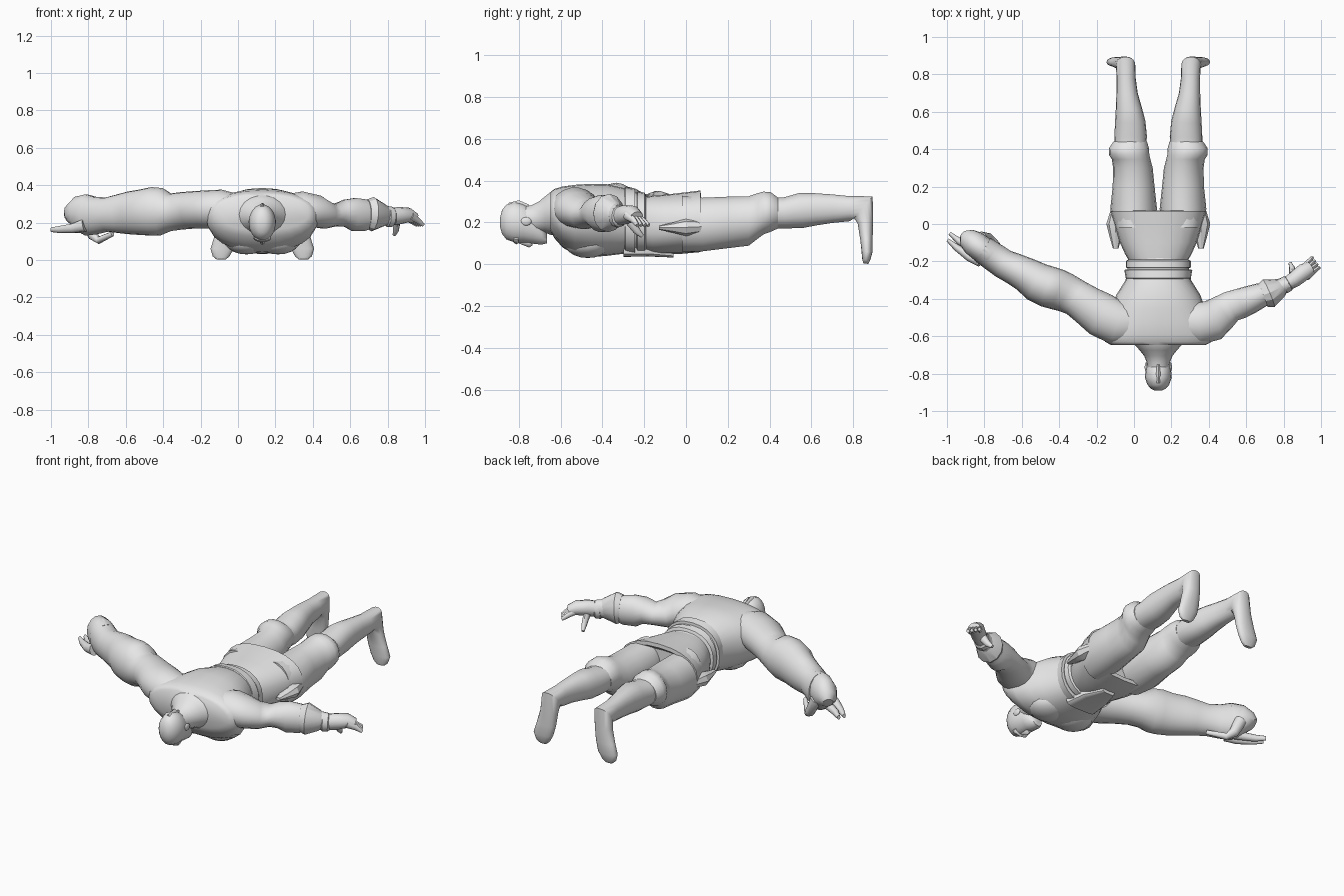
import bpy, bmesh, math
from mathutils import Vector

CX = 0.13  # body centre line
X = (1, 0, 0)
Z = (0, 0, 1)
grey = bpy.data.materials.new("plain grey")
grey.diffuse_color = (0.8, 0.8, 0.8, 1)


def finish(name, bm, angle=50, mirror=False):
    bmesh.ops.recalc_face_normals(bm, faces=bm.faces)
    if mirror:
        geo = bmesh.ops.duplicate(bm, geom=bm.verts[:] + bm.edges[:] + bm.faces[:])["geom"]
        for v in [g for g in geo if isinstance(g, bmesh.types.BMVert)]:
            v.co.x = 2 * CX - v.co.x
        bmesh.ops.reverse_faces(bm, faces=[g for g in geo if isinstance(g, bmesh.types.BMFace)])
    me = bpy.data.meshes.new(name)
    bm.to_mesh(me)
    bm.free()
    ob = bpy.data.objects.new(name, me)
    bpy.context.collection.objects.link(ob)
    me.materials.append(grey)
    bpy.ops.object.select_all(action='DESELECT')
    ob.select_set(True)
    bpy.context.view_layer.objects.active = ob
    bpy.ops.object.shade_smooth_by_angle(angle=math.radians(angle))
    return ob


def loft(name, secs, side=None, up=None, n=18, power=1.0, angle=50, mirror=False):
    """Skin rings (x, y, z, half width, half height) along their path."""
    bm = bmesh.new()
    pts = [Vector(s[:3]) for s in secs]
    rings = []
    for i, s in enumerate(secs):
        t = (pts[min(i + 1, len(pts) - 1)] - pts[max(i - 1, 0)]).normalized()
        u = Vector(side) if side else t.cross(Vector(Z)).normalized()
        w = Vector(up) if up else u.cross(t).normalized()
        ring = []
        for k in range(n):
            a = 2 * math.pi * k / n
            c, d = math.cos(a), math.sin(a)
            c = math.copysign(abs(c) ** power, c)
            d = math.copysign(abs(d) ** power, d)
            ring.append(bm.verts.new(pts[i] + u * c * s[3] + w * d * s[4]))
        rings.append(ring)
    for a, b in zip(rings, rings[1:]):
        for k in range(n):
            bm.faces.new((a[k], a[(k + 1) % n], b[(k + 1) % n], b[k]))
    bm.faces.new(rings[0])
    bm.faces.new(rings[-1][::-1])
    return finish(name, bm, angle, mirror)


def body(name, secs, cx=CX, **kw):
    """Upright rings along y from (y, bottom z, top z, half width)."""
    return loft(name, [(cx, y, (a + b) / 2, w, (b - a) / 2) for y, a, b, w in secs],
                side=X, up=Z, **kw)


def ball(name, centre, size, mirror=False):
    bm = bmesh.new()
    bmesh.ops.create_uvsphere(bm, u_segments=16, v_segments=10, radius=1)
    for v in bm.verts:
        v.co = Vector([c + p * s for c, p, s in zip(centre, v.co, size)])
    return finish(name, bm, mirror=mirror)


# torso, belt and skirt
body("torso", [(-0.648, 0.16, 0.345, 0.25), (-0.63, 0.125, 0.36, 0.285), (-0.59, 0.08, 0.372, 0.30),
               (-0.53, 0.045, 0.38, 0.29), (-0.45, 0.035, 0.385, 0.25), (-0.38, 0.04, 0.383, 0.225),
               (-0.30, 0.05, 0.365, 0.175), (-0.24, 0.06, 0.345, 0.165), (-0.17, 0.06, 0.32, 0.155)],
     power=0.88, n=24)
body("jacket_hem", [(-0.295, 0.05, 0.365, 0.168), (-0.29, 0.045, 0.369, 0.174), (-0.245, 0.04, 0.362, 0.182),
                    (-0.243, 0.06, 0.34, 0.16)], power=0.88, n=24, angle=35)
body("belt", [(-0.238, 0.06, 0.335, 0.16), (-0.232, 0.05, 0.348, 0.174), (-0.198, 0.05, 0.343, 0.174),
              (-0.19, 0.06, 0.325, 0.16)], power=0.88, n=24, angle=35)
body("skirt", [(-0.20, 0.06, 0.322, 0.155), (-0.16, 0.052, 0.328, 0.178), (-0.10, 0.05, 0.333, 0.205),
               (-0.02, 0.05, 0.342, 0.23), (0.07, 0.058, 0.353, 0.255), (0.071, 0.08, 0.33, 0.24),
               (0.03, 0.1, 0.3, 0.2)], power=0.85, n=24, angle=40)
body("front_flap", [(-0.30, 0.035, 0.10, 0.10), (-0.18, 0.037, 0.10, 0.085), (-0.06, 0.032, 0.07, 0.04)],
     power=0.5, angle=30)
ball("chest_muscle", (0.045, -0.47, 0.10), (0.115, 0.11, 0.07), mirror=True)

# fan shaped pouches on the hips
body("hip_pouch", [(-0.13, 0.165, 0.185, 0.015), (-0.06, 0.15, 0.20, 0.035), (0.0, 0.135, 0.218, 0.05),
                   (0.08, 0.15, 0.21, 0.025)], cx=0.358, n=8, angle=25, mirror=True)

# neck, collar and head
body("neck", [(-0.60, 0.13, 0.36, 0.17), (-0.65, 0.14, 0.345, 0.122), (-0.675, 0.15, 0.325, 0.10),
              (-0.705, 0.15, 0.30, 0.076), (-0.74, 0.15, 0.283, 0.062), (-0.78, 0.17, 0.275, 0.055)])
body("head", [(-0.89, 0.18, 0.22, 0.02), (-0.88, 0.145, 0.26, 0.04), (-0.86, 0.118, 0.285, 0.058),
              (-0.82, 0.103, 0.298, 0.072), (-0.78, 0.103, 0.288, 0.068), (-0.73, 0.097, 0.26, 0.06),
              (-0.69, 0.093, 0.20, 0.048), (-0.665, 0.10, 0.15, 0.03)])
ball("ear", (0.194, -0.765, 0.205), (0.009, 0.026, 0.02), mirror=True)
body("nose", [(-0.80, 0.10, 0.13, 0.01), (-0.75, 0.08, 0.13, 0.016), (-0.735, 0.09, 0.13, 0.014)], n=8)
body("brow", [(-0.825, 0.104, 0.14, 0.045), (-0.81, 0.095, 0.14, 0.048), (-0.80, 0.105, 0.14, 0.045)], n=12)
# short crest on the back of the head
body("hair_crest", [(-0.85, 0.25, 0.293, 0.014), (-0.80, 0.26, 0.306, 0.014), (-0.75, 0.25, 0.285, 0.008)], n=8)

# legs: thigh with knee band, then calf running into the hanging foot
loft("thigh", [(0.26, -0.02, 0.195, 0.10, 0.135), (0.262, 0.08, 0.19, 0.125, 0.13),
               (0.262, 0.20, 0.20, 0.112, 0.125), (0.266, 0.30, 0.207, 0.106, 0.12),
               (0.275, 0.345, 0.232, 0.103, 0.11), (0.286, 0.37, 0.245, 0.108, 0.104),
               (0.287, 0.405, 0.25, 0.107, 0.096), (0.28, 0.44, 0.245, 0.09, 0.075)],
     side=X, up=Z, mirror=True)
loft("calf_and_foot", [(0.28, 0.41, 0.245, 0.085, 0.075), (0.278, 0.47, 0.245, 0.087, 0.075),
                       (0.28, 0.55, 0.257, 0.081, 0.085), (0.287, 0.62, 0.263, 0.07, 0.078),
                       (0.297, 0.70, 0.266, 0.057, 0.069), (0.302, 0.78, 0.266, 0.051, 0.061),
                       (0.305, 0.848, 0.272, 0.052, 0.07), (0.312, 0.858, 0.20, 0.053, 0.038),
                       (0.328, 0.863, 0.12, 0.06, 0.03), (0.345, 0.866, 0.06, 0.062, 0.027),
                       (0.35, 0.862, 0.02, 0.045, 0.019), (0.35, 0.86, 0.003, 0.025, 0.012)],
     side=X, power=0.9, mirror=True)

# big arm
loft("large_arm", [(0.0, -0.53, 0.25, 0.11, 0.10), (-0.10, -0.525, 0.272, 0.118, 0.105),
                   (-0.175, -0.485, 0.27, 0.12, 0.102), (-0.25, -0.435, 0.267, 0.106, 0.10),
                   (-0.31, -0.395, 0.262, 0.099, 0.10), (-0.36, -0.37, 0.255, 0.104, 0.10),
                   (-0.41, -0.35, 0.258, 0.11, 0.127), (-0.46, -0.335, 0.26, 0.111, 0.13),
                   (-0.52, -0.31, 0.255, 0.106, 0.122), (-0.58, -0.27, 0.252, 0.093, 0.115),
                   (-0.64, -0.24, 0.247, 0.085, 0.104), (-0.70, -0.212, 0.243, 0.079, 0.092),
                   (-0.76, -0.17, 0.237, 0.077, 0.10), (-0.81, -0.135, 0.24, 0.074, 0.11)], n=20)
loft("large_fist", [(-0.77, -0.165, 0.24, 0.07, 0.10), (-0.82, -0.13, 0.245, 0.07, 0.108),
                    (-0.86, -0.10, 0.25, 0.068, 0.09), (-0.89, -0.075, 0.238, 0.055, 0.06),
                    (-0.905, -0.06, 0.225, 0.03, 0.035)], n=14, angle=40)
for i in range(2):
    d = 0.035 * i
    loft(f"large_finger_{i + 1}", [(-0.82 + d, -0.20 + d, 0.185, 0.03, 0.035), (-0.88 + d, -0.175 + d, 0.17, 0.025, 0.026),
                                   (-0.95 + d / 3, -0.125 + d, 0.163, 0.018, 0.02),
                                   (-0.997 + d / 3, -0.085 + d, 0.162, 0.009, 0.013)], n=10)
loft("large_thumb", [(-0.82, -0.07, 0.22, 0.03, 0.035), (-0.775, -0.075, 0.13, 0.026, 0.028),
                     (-0.745, -0.10, 0.105, 0.02, 0.02), (-0.67, -0.18, 0.14, 0.011, 0.014)], n=8)

# small arm with gauntlet cuff
loft("small_arm", [(0.25, -0.53, 0.25, 0.11, 0.10), (0.35, -0.53, 0.268, 0.115, 0.10),
                   (0.42, -0.515, 0.26, 0.11, 0.087), (0.47, -0.475, 0.24, 0.095, 0.074),
                   (0.52, -0.44, 0.24, 0.083, 0.06), (0.57, -0.425, 0.25, 0.081, 0.073),
                   (0.62, -0.405, 0.243, 0.076, 0.09), (0.68, -0.38, 0.24, 0.066, 0.085),
                   (0.74, -0.355, 0.24, 0.05, 0.06), (0.82, -0.32, 0.235, 0.04, 0.05)])
loft("gauntlet", [(0.692, -0.38, 0.245, 0.068, 0.08), (0.72, -0.37, 0.245, 0.08, 0.092),
                  (0.785, -0.34, 0.238, 0.05, 0.058), (0.80, -0.33, 0.235, 0.035, 0.04)], n=12, angle=28)
loft("wrist_band", [(0.79, -0.335, 0.232, 0.038, 0.045), (0.80, -0.33, 0.232, 0.045, 0.056),
                    (0.825, -0.317, 0.23, 0.043, 0.053), (0.832, -0.313, 0.23, 0.035, 0.044)], n=12, angle=28)
loft("small_palm", [(0.81, -0.325, 0.23, 0.036, 0.045), (0.86, -0.295, 0.237, 0.042, 0.047),
                    (0.91, -0.255, 0.24, 0.045, 0.04), (0.945, -0.235, 0.225, 0.035, 0.028)], n=12)
for i in range(4):
    x, y = 0.91 + 0.012 * i, -0.225 - 0.014 * i
    loft(f"small_finger_{i + 1}", [(x - 0.02, y - 0.02, 0.235, 0.015, 0.022), (x + 0.015, y + 0.015, 0.212, 0.014, 0.017),
                                   (x + 0.045, y + 0.035 + 0.004 * (3 - i), 0.187, 0.009, 0.01)], n=8)
loft("small_thumb", [(0.85, -0.27, 0.21, 0.02, 0.024), (0.845, -0.235, 0.16, 0.016, 0.018),
                     (0.835, -0.21, 0.135, 0.009, 0.01)], n=8)
